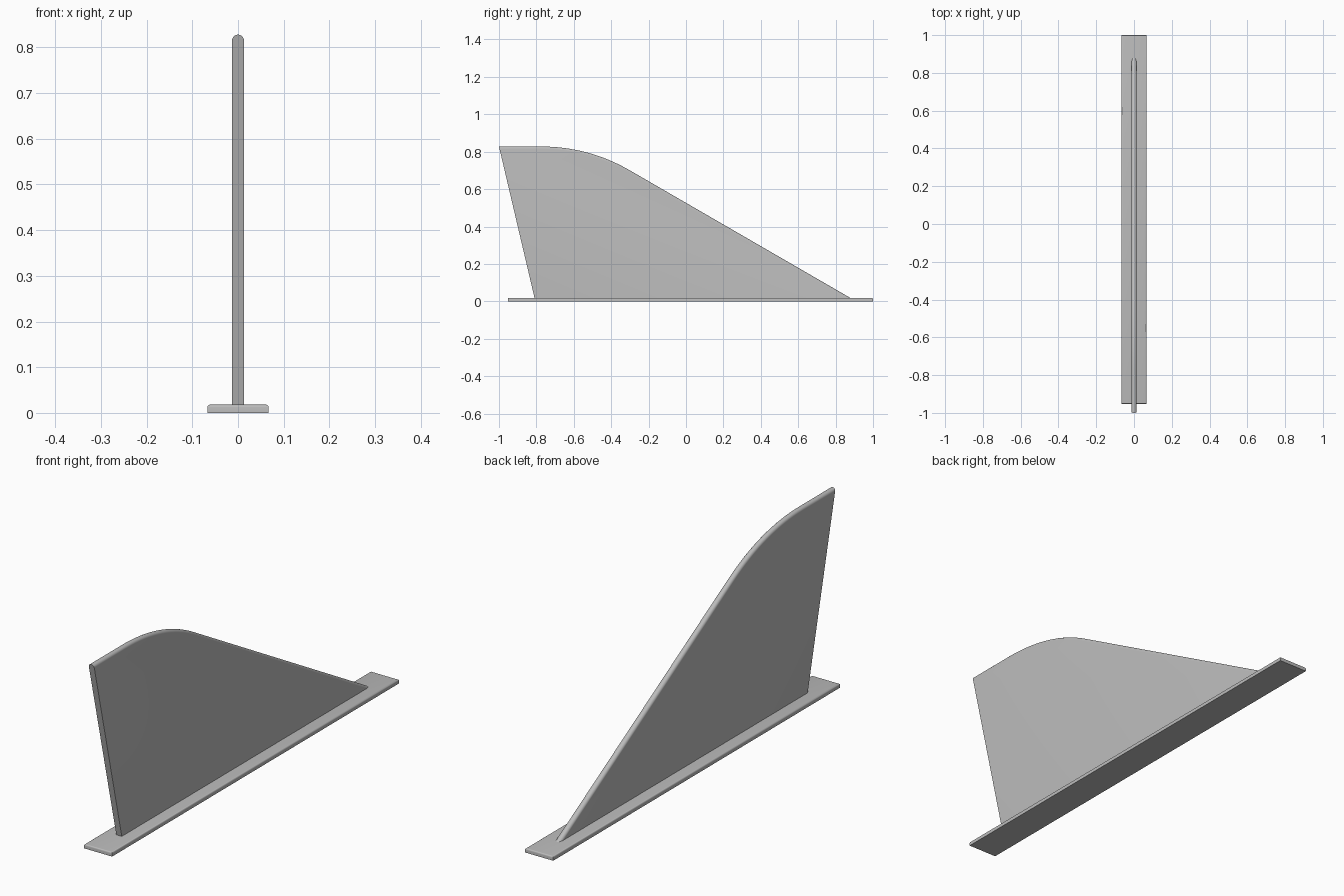
import bpy, bmesh, math

cube = bpy.data.objects.get("Cube")
if cube:
    bpy.data.objects.remove(cube, do_unlink=True)

# One plain grey for everything
grey = bpy.data.materials.new("matte_grey")
grey.use_nodes = True
COLOR = (0.5, 0.5, 0.5, 1)
grey.diffuse_color = COLOR
grey.node_tree.nodes["Principled BSDF"].inputs["Base Color"].default_value = COLOR


def extruded_part(name, outline, half_width, bevel_rule, radius, segments):
    """Extrude a (y, z) outline along x and round the edges picked by the rule."""
    bm = bmesh.new()
    face = bm.faces.new([bm.verts.new((-half_width, y, z)) for y, z in outline])
    side = bmesh.ops.extrude_face_region(bm, geom=[face])
    moved = [v for v in side["geom"] if isinstance(v, bmesh.types.BMVert)]
    bmesh.ops.translate(bm, verts=moved, vec=(2 * half_width, 0, 0))
    bmesh.ops.recalc_face_normals(bm, faces=bm.faces)
    bmesh.ops.bevel(bm, geom=[e for e in bm.edges if bevel_rule(e)], offset=radius,
                    segments=segments, profile=0.5, affect='EDGES', clamp_overlap=False)
    bmesh.ops.recalc_face_normals(bm, faces=bm.faces)
    mesh = bpy.data.meshes.new(name)
    bm.to_mesh(mesh)
    bm.free()
    mesh.materials.append(grey)
    obj = bpy.data.objects.new(name, mesh)
    bpy.context.collection.objects.link(obj)
    bpy.ops.object.select_all(action='DESELECT')
    obj.select_set(True)
    bpy.context.view_layer.objects.active = obj
    bpy.ops.object.shade_smooth_by_angle(angle=math.radians(35))
    return obj


# Base plate with softened upper edges
TOP = 0.018
plate = [(-0.953, 0), (1, 0), (1, TOP), (-0.953, TOP)]
extruded_part("base_plate", plate, 0.067,
              lambda e: all(v.co.z > TOP / 2 for v in e.verts), 0.006, 4)

# Fin outline: leaning front edge, flat crest, curved shoulder, straight slope
start, control, end = (-0.78, 0.828), (-0.52, 0.828), (-0.30, 0.70)
STEPS = 16
shoulder = []
for i in range(STEPS + 1):
    t = i / STEPS
    shoulder.append(tuple((1 - t) ** 2 * a + 2 * t * (1 - t) * b + t * t * c
                          for a, b, c in zip(start, control, end)))
fin = [(-0.808, 0.01), (-1, 0.828)] + shoulder + [(0.893, 0.01)]


def on_crest(edge):
    a, b = (v.co for v in edge.verts)
    same_side = abs(a.x - b.x) < 1e-5
    at_bottom = max(a.z, b.z) < 0.02
    at_front = min(a.y, b.y) < -0.99 and min(a.z, b.z) < 0.02
    return same_side and not at_bottom and not at_front


extruded_part("fin", fin, 0.013, on_crest, 0.0125, 5)
